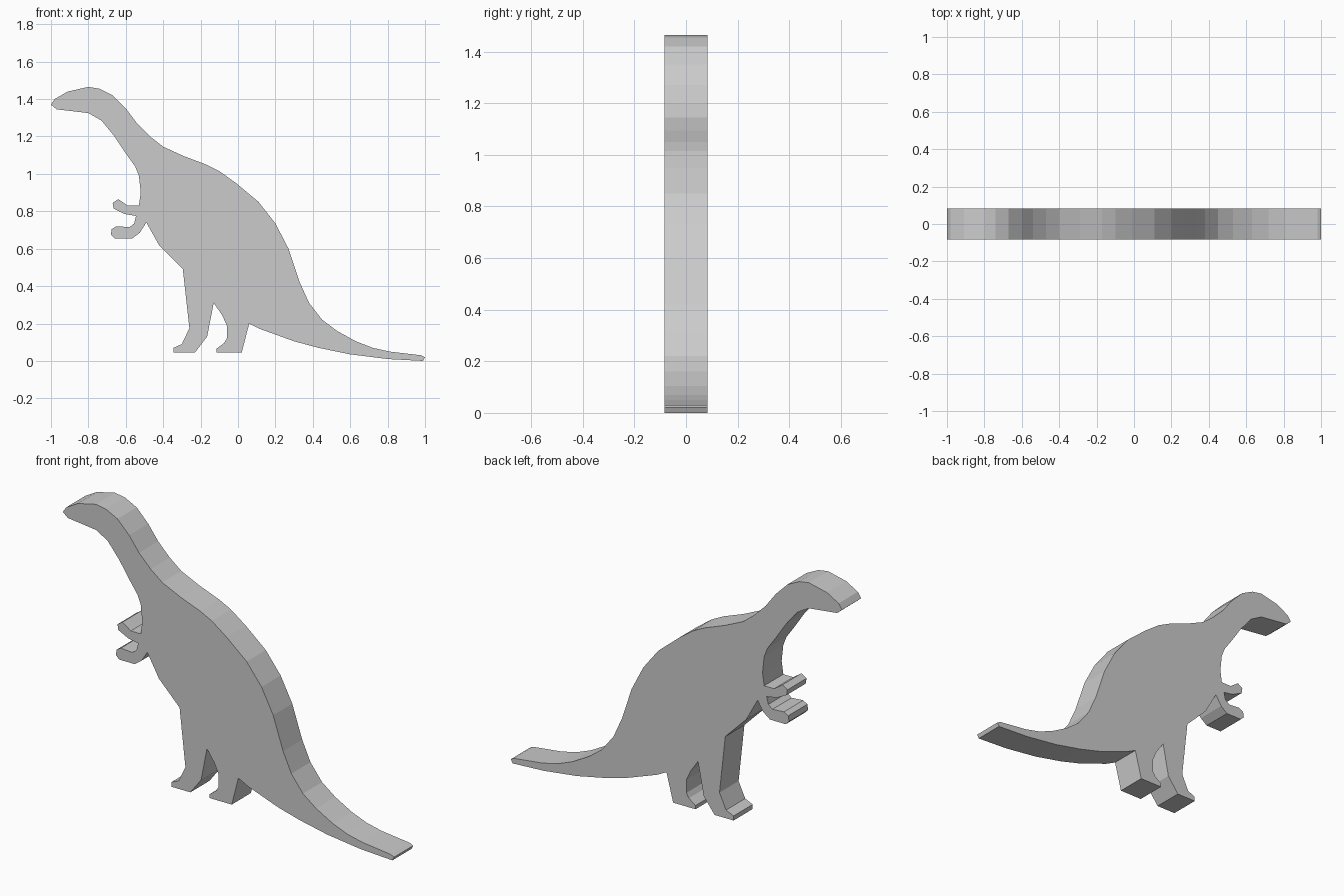
import bpy
import bmesh

HALF = 0.0825  # half thickness of the slab

# One continuous side outline, as (x, z) runs from the snout clockwise
head = [(-1, 1.37), (-.98, 1.40), (-.91, 1.44), (-.80, 1.465), (-.74, 1.455),
        (-.67, 1.42), (-.60, 1.35), (-.54, 1.27), (-.47, 1.20)]
back = [(-.40, 1.145), (-.29, 1.095), (-.17, 1.05), (-.10, 1.015), (-.01, .95),
        (.11, .85), (.20, .735), (.27, .60), (.33, .42), (.38, .31)]
tail = [(.45, .22), (.53, .16), (.63, .105), (.72, .07), (.81, .05), (.98, .03),
        (1, .02), (.99, 0), (.80, .01), (.60, .035), (.43, .07), (.30, .105),
        (.12, .17), (.06, .20)]
rear_leg = [(.02, .045), (-.115, .045), (-.115, .065), (-.075, .095),
            (-.06, .12), (-.06, .19), (-.085, .245), (-.13, .31)]
front_leg = [(-.165, .13), (-.23, .045), (-.345, .045), (-.345, .07),
             (-.30, .09), (-.26, .175), (-.295, .49)]
belly = [(-.42, .615), (-.49, .74)]
lower_arm = [(-.525, .685), (-.565, .655), (-.66, .655), (-.68, .675),
             (-.675, .705), (-.65, .72), (-.58, .715), (-.555, .735), (-.545, .775)]
upper_arm = [(-.605, .785), (-.665, .815), (-.67, .845), (-.64, .865),
             (-.59, .83), (-.53, .83)]
throat = [(-.52, .90), (-.53, .99), (-.55, 1.04), (-.60, 1.11), (-.66, 1.20),
          (-.73, 1.285), (-.80, 1.325), (-.97, 1.345)]


def slab(name, outline):
    """Extrude a closed (x, z) outline evenly about y = 0."""
    bm = bmesh.new()
    face = bm.faces.new([bm.verts.new((x, -HALF, z)) for x, z in outline])
    result = bmesh.ops.extrude_face_region(bm, geom=[face], use_keep_orig=True)
    moved = [g for g in result["geom"] if isinstance(g, bmesh.types.BMVert)]
    bmesh.ops.translate(bm, verts=moved, vec=(0, 2 * HALF, 0))
    bmesh.ops.recalc_face_normals(bm, faces=bm.faces[:])
    mesh = bpy.data.meshes.new(name)
    bm.to_mesh(mesh)
    bm.free()
    obj = bpy.data.objects.new(name, mesh)
    bpy.context.collection.objects.link(obj)
    return obj


# Flat cut-out animal with head, tail, legs and arms in one solid piece
slab("dinosaur_cutout", head + back + tail + rear_leg + front_leg + belly
     + lower_arm + upper_arm + throat)
